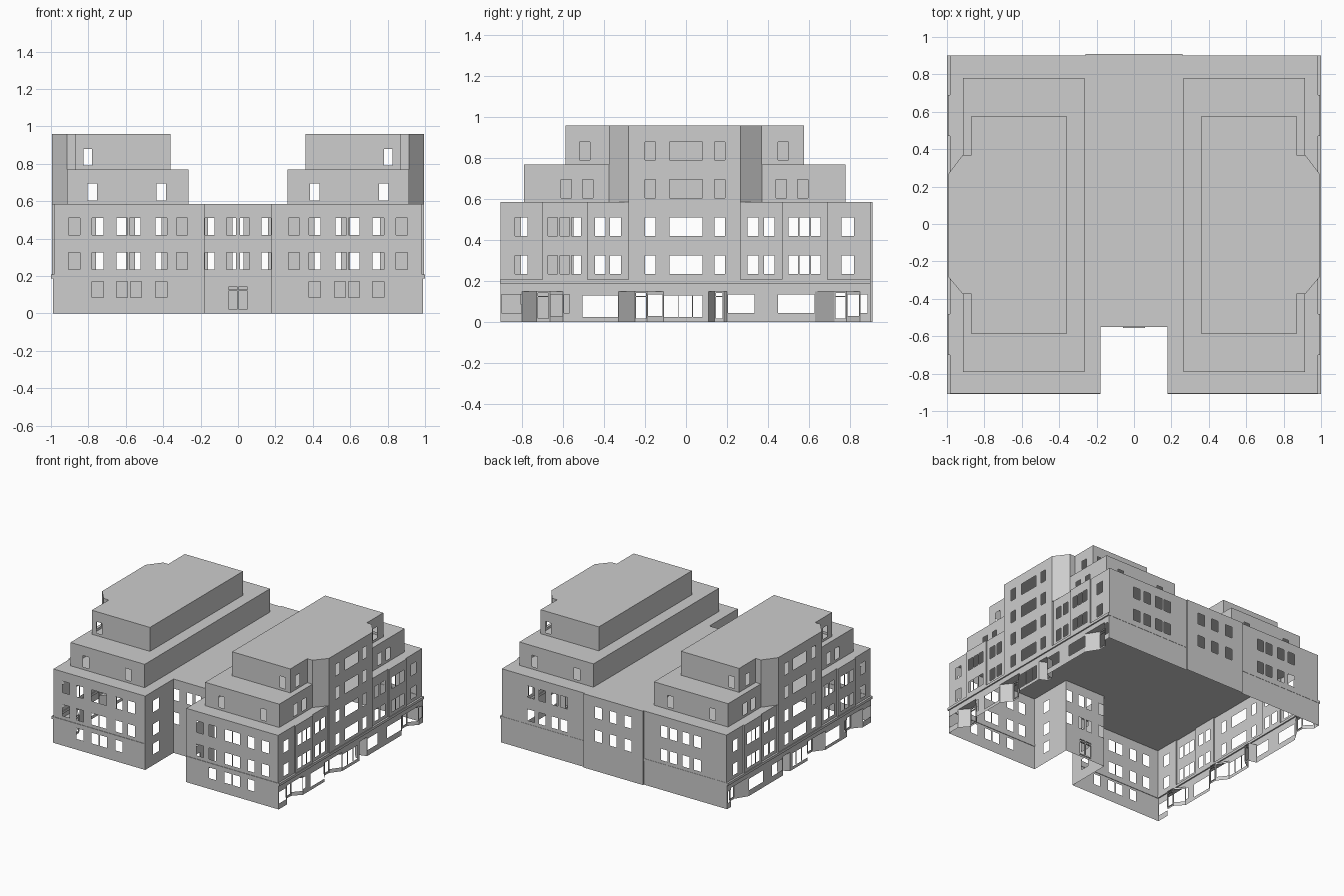
import bpy, bmesh
from mathutils import Vector

cube = bpy.data.objects.get("Cube")
if cube:
    bpy.data.objects.remove(cube, do_unlink=True)

GREY = 0.61
stone = bpy.data.materials.new("light_grey_stone")
stone.use_nodes = True
stone.diffuse_color = (GREY, GREY, GREY, 1)
stone.node_tree.nodes["Principled BSDF"].inputs["Base Color"].default_value = (GREY, GREY, GREY, 1)


def finish(bm, name):
    """Turn one half into an object mirrored across x."""
    bmesh.ops.remove_doubles(bm, verts=bm.verts, dist=0.0005)
    mesh = bpy.data.meshes.new(name)
    bm.to_mesh(mesh)
    bm.free()
    mesh.materials.append(stone)
    obj = bpy.data.objects.new(name, mesh)
    bpy.context.collection.objects.link(obj)
    mirror = obj.modifiers.new("Mirror", 'MIRROR')
    mirror.use_clip = True
    mirror.merge_threshold = 0.0005


def box(bm, x, y, z):
    """Trim piece, facing inward like the walls."""
    verts = bmesh.ops.create_cube(bm, size=1)["verts"]
    for v in verts:
        v.co = Vector([r[0] + (c + 0.5) * (r[1] - r[0]) for c, r in zip(v.co, (x, y, z))])
    bmesh.ops.reverse_faces(bm, faces=list({f for v in verts for f in v.link_faces}))


def facing(a, b):
    n = Vector((b[1] - a[1], a[0] - b[0])).normalized()
    if n.y < -0.9:
        return "front"
    if n.y > 0.9:
        return "rear"
    if n.x > 0.9:
        return "side"
    if n.x < -0.9:
        return "court"
    return "glazed_slant" if n.y < 0 else "plain_slant"


def wall(bm, a, b, z0, z1, openings):
    """Flat wall from a to b, facing the rooms, without the openings (s0, s1, z0, z1)."""
    axis = 0 if abs(b[0] - a[0]) > abs(b[1] - a[1]) else 1
    lo, hi = sorted((a[axis], b[axis]))
    holes = [h for h in openings.get(facing(a, b), [])
             if h[0] >= lo and h[1] <= hi and h[2] >= z0 and h[3] <= z1]
    cuts = sorted({a[axis], b[axis], *[s for h in holes for s in h[:2]]}, reverse=a[axis] > b[axis])
    levels = sorted({z0, z1, *[z for h in holes for z in h[2:]]})

    def point(s, z):
        t = (s - a[axis]) / (b[axis] - a[axis])
        return bm.verts.new((a[0] + t * (b[0] - a[0]), a[1] + t * (b[1] - a[1]), z))

    for s, e in zip(cuts, cuts[1:]):
        for low, top in zip(levels, levels[1:]):
            ms, mz = (s + e) / 2, (low + top) / 2
            if not any(h[0] < ms < h[1] and h[2] < mz < h[3] for h in holes):
                bm.faces.new([point(s, top), point(e, top), point(e, low), point(s, low)])


def slab(bm, path, z):
    bm.faces.new([bm.verts.new((x, y, z)) for x, y in path])


def storey(bm, path, z0, z1, openings, closed=False):
    ends = path[1:] + path[:1] if closed else path[1:]
    for a, b in zip(path, ends):
        wall(bm, a, b, z0, z1, openings)


def rows(spans, *levels):
    return [(s, e, low, top) for s, e in spans for low, top in levels]


def spans(width, *starts):
    return [(s, s + width) for s in starts]


# Levels and outline of the lower building (right half)
LINTEL, BAND, ROOF, TERRACE, TOP = 0.15, 0.2, 0.585, 0.77, 0.96
FIRST, SECOND, THIRD, FOURTH = (0.235, 0.325), (0.42, 0.51), (0.605, 0.695), (0.79, 0.88)
GROUND = (0.085, 0.17)
OUT, IN, SHOP, NICHE = 0.995, 0.985, 0.99, 0.93
FRONT, REAR = -0.905, 0.9


def front_path(side):
    return [(0, -0.55), (0.18, -0.55), (0.18, FRONT), (side, FRONT)]


def rear_path(side):
    return [(side, REAR), (0.26, REAR), (0.26, 0.91), (0, 0.91)]


# Ground floor, with splayed shop entrances along the side
niches = [(-0.80, -0.73, -0.665, -0.60), (-0.33, -0.25, -0.19, -0.11),
          (0.11, 0.14, 0.185, 0.2), (0.63, 0.725, 0.785, 0.85)]
shop_path = [(SHOP, FRONT)]
for a, b, c, d in niches:
    shop_path += [(SHOP, a), (NICHE, b), (NICHE, c), (SHOP, d)]
shop_path.append((SHOP, REAR))
court_windows = spans(0.07, -0.805)
shop_openings = {
    "front": [(0, 0.06, 0.015, 0.15)] + rows(spans(0.06, 0.38, 0.515, 0.59, 0.72), GROUND),
    "court": rows(court_windows, GROUND),
    "side": rows([(-0.9, -0.803), (-0.597, -0.57), (0.205, 0.335), (0.45, 0.627), (0.853, 0.887)],
                 (0.045, 0.135))
    + rows([(-0.505, -0.333), (-0.107, 0.08)], (0.025, 0.13))
    + rows([n[1:3] for n in niches], (0.012, 0.148)),
    "glazed_slant": rows([(n[2] + 0.004, n[3] - 0.004) for n in niches], (0.03, 0.135)),
}
bm = bmesh.new()
storey(bm, front_path(SHOP), 0, BAND, shop_openings)
storey(bm, shop_path, 0, LINTEL, shop_openings)
storey(bm, [shop_path[0], shop_path[-1]], LINTEL, BAND, {})
storey(bm, rear_path(SHOP), 0, BAND, {})
for a, b, c, d in niches:
    slab(bm, [(SHOP, d), (NICHE, c), (NICHE, b), (SHOP, a)], LINTEL)
finish(bm, "ground_floor_walls")

# Two main floors with shallow projecting bays and the terrace roof
main_path = front_path(IN)
for low, high in ((-0.7, -0.48), (-0.28, 0.265), (0.47, 0.69)):
    main_path += [(IN, low), (OUT, low), (OUT, high), (IN, high)]
main_path += rear_path(IN)
bay_windows = [(-0.2, -0.15), (-0.08, 0.08), (0.14, 0.19)]
side_windows = bay_windows + spans(0.06, -0.835, 0.76) + \
    spans(0.047, -0.675, -0.615, -0.56, 0.5, 0.555, 0.61) + \
    spans(0.053, -0.445, -0.37, 0.3, 0.38)
main_openings = {
    "front": rows(spans(0.06, 0.27, 0.38, 0.52, 0.59, 0.72, 0.845)
                  + spans(0.05, 0.012, 0.126), FIRST, SECOND),
    "court": rows(court_windows, FIRST, SECOND),
    "side": rows(side_windows, FIRST, SECOND),
    "rear": rows(spans(0.06, 0.41, 0.49, 0.6, 0.7, 0.1) + [(0, 0.03)], FIRST, SECOND),
}
bm = bmesh.new()
storey(bm, main_path, BAND, ROOF, main_openings)
slab(bm, main_path, ROOF)
finish(bm, "main_floor_walls")


# Stepped upper storeys, joined on the side by a splayed bay
def upper_path(inner, outer, front, rear):
    path = [(inner, front), (outer, front), (outer, -0.375)]
    if outer < 0.915:
        path.append((0.915, -0.375))
    path += [(OUT, -0.28), (OUT, 0.265), (0.915, 0.37)]
    if outer < 0.915:
        path.append((outer, 0.37))
    return path + [(outer, rear), (inner, rear)]


upper_storeys = [
    ("lower_setback_storey", upper_path(0.265, 0.915, -0.79, 0.78), ROOF, TERRACE, THIRD,
     spans(0.05, 0.385, 0.755), spans(0.05, -0.61, -0.505, 0.44, 0.545)),
    ("upper_setback_storey", upper_path(0.36, 0.87, -0.588, 0.577), TERRACE, TOP, FOURTH,
     spans(0.047, 0.78), spans(0.05, -0.52, 0.45)),
]
for name, path, low, top, level, ends, sides in upper_storeys:
    windows = rows(ends, level)
    bm = bmesh.new()
    storey(bm, path, low, top,
           {"front": windows, "rear": windows, "side": rows(sides + bay_windows, level)},
           closed=True)
    slab(bm, path, top)
    finish(bm, name)

# Ledge running around the building above the ground floor
bm = bmesh.new()
ledge = (0.188, 0.208)
box(bm, (0.18, 1.0), (FRONT - 0.004, FRONT + 0.004), ledge)
box(bm, (0.98, 1.0), (FRONT, REAR), ledge)
box(bm, (0.26, 1.0), (REAR - 0.004, REAR + 0.002), ledge)
finish(bm, "string_course")

# Shop door frames and window bars
bm = bmesh.new()
depth = (NICHE - 0.004, NICHE + 0.004)
for a, b, c, d in niches:
    for y in (b, c - 0.006):
        box(bm, depth, (y, y + 0.006), (0.012, 0.148))
    for z in (0.012, 0.122, 0.142):
        box(bm, depth, (b, c), (z, z + 0.006))
for y in (-0.04, 0.03):
    box(bm, (SHOP - 0.006, SHOP), (y, y + 0.003), (0.025, 0.13))
finish(bm, "shop_door_frames")

# Double entrance door at the back of the courtyard
bm = bmesh.new()
door_y = (-0.556, -0.546)
for x, width in ((0, 0.004), (0.052, 0.008)):
    box(bm, (x, x + width), door_y, (0.015, 0.15))
for z in (0.015, 0.12, 0.142):
    box(bm, (0, 0.06), door_y, (z, z + 0.008))
finish(bm, "courtyard_door_frame")
